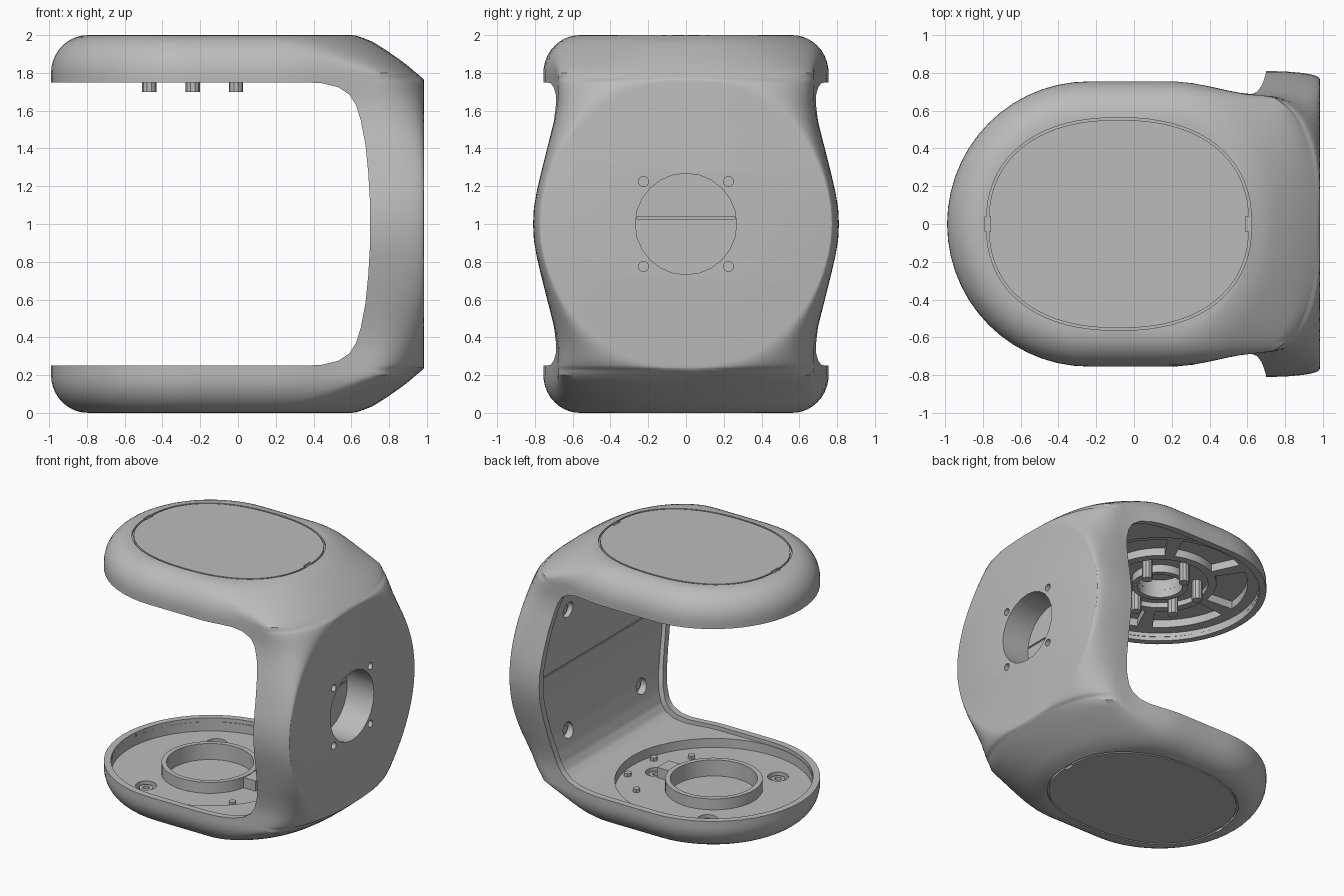
import bpy, bmesh, math
from math import sin, cos, pi, sqrt, radians

old = bpy.data.objects.get("Cube")
if old:
    bpy.data.objects.remove(old, do_unlink=True)

grey = bpy.data.materials.new("satin grey")
grey.use_nodes = True
grey.diffuse_color = (0.5, 0.5, 0.5, 1)
grey.node_tree.nodes["Principled BSDF"].inputs["Base Color"].default_value = (0.5, 0.5, 0.5, 1)

CX = -0.24      # axis of the round arm ends
DISC = 0.765    # radius of the flat side disc
FACE = 0.985    # plane of the side disc


def make(name, bm):
    bmesh.ops.remove_doubles(bm, verts=bm.verts, dist=1e-5)
    bmesh.ops.recalc_face_normals(bm, faces=bm.faces)
    mesh = bpy.data.meshes.new(name)
    bm.to_mesh(mesh)
    bm.free()
    mesh.materials.append(grey)
    obj = bpy.data.objects.new(name, mesh)
    bpy.context.collection.objects.link(obj)
    return obj


def place(u, v, w, axis):
    return {"x": (w, u, v), "y": (u, w, v), "z": (u, v, w)}[axis]


def prism(name, pts, lo, hi, axis="z"):
    bm = bmesh.new()
    a, b = [[bm.verts.new(place(u, v, w, axis)) for u, v in pts] for w in (lo, hi)]
    bm.faces.new(a)
    bm.faces.new(b)
    for i in range(len(pts)):
        bm.faces.new((a[i - 1], a[i], b[i], b[i - 1]))
    return make(name, bm)


def ring(name, outer, inner, lo, hi):
    bm = bmesh.new()
    loops = [[bm.verts.new((x, y, z)) for x, y in pts]
             for pts, z in ((outer, lo), (outer, hi), (inner, hi), (inner, lo))]
    for k in range(4):
        p, q = loops[k - 1], loops[k]
        for i in range(len(outer)):
            bm.faces.new((p[i - 1], p[i], q[i], q[i - 1]))
    return make(name, bm)


def circle(cx, cy, r, n=32):
    return [(cx + r * cos(2 * pi * i / n), cy + r * sin(2 * pi * i / n)) for i in range(n)]


def rect(u0, u1, v0, v1):
    return [(u0, v0), (u1, v0), (u1, v1), (u0, v1)]


def sector(a0, a1, r0, r1, n=8):
    angs = [radians(a0 + (a1 - a0) * i / n) for i in range(n + 1)]
    return ([(CX + r1 * cos(t), r1 * sin(t)) for t in angs]
            + [(CX + r0 * cos(t), r0 * sin(t)) for t in reversed(angs)])


def boolean(target, tool, op="DIFFERENCE"):
    mod = target.modifiers.new("cut", "BOOLEAN")
    mod.operation, mod.solver, mod.object = op, "EXACT", tool
    bpy.context.view_layer.objects.active = target
    bpy.ops.object.modifier_apply(modifier=mod.name)
    bpy.data.objects.remove(tool, do_unlink=True)


def lerp(table, a):
    for (a0, v0), (a1, v1) in zip(table, table[1:]):
        if a <= a1:
            return v0 + (v1 - v0) * (a - a0) / (a1 - a0)
    return table[-1][1]


# Half width of the upright, and its outer reach, by distance from mid height
WIDTH = [(0, .81), (.1, .805), (.2, .785), (.4, .735), (.55, .695), (.65, .68), (1, .68)]
REACH = [(0, FACE), (DISC, FACE), (.85, .885), (.92, .785), (.97, .705), (1, .62)]


def half_outline(a, inset):
    t = max(0, (a - 0.8) / 0.2)
    e = 0.195 * (1 - sqrt(max(0, 1 - t * t))) + inset
    xm, w, x0 = lerp(REACH, a) - inset, lerp(WIDTH, a), 0.68 - 0.5 * t - inset
    d = max(0, sqrt(max(0, DISC ** 2 - a * a)) - inset)

    def base(x):
        s = min(1, max(0, (x - 0.2) / 0.5))
        return 0.755 - e + (w - 0.755) * s * s * (3 - 2 * s)

    pts = [(CX - (.75 - e) * cos(i * pi / 28), (.755 - e) * sin(i * pi / 28)) for i in range(14)]
    pts += [(CX + (x0 - CX) * i / 10, base(CX + (x0 - CX) * i / 10)) for i in range(10)]
    for i in range(13):
        f = i * pi / 24
        x = x0 + (xm - x0) * sin(f) ** 0.9
        pts.append((x, d + (base(x) - d) * max(0, cos(f)) ** 0.9))
    pts[-1] = (xm, d)
    return pts


def loft(name, inset):
    steps = [DISC * sin(k * pi / 28) for k in range(15)]
    steps += [.78, .8, .83, .86, .89, .92, .945, .965, .98, .99, .997, 1]
    levels = [-a for a in reversed(steps[1:])] + steps
    bm = bmesh.new()
    rows = []
    for lv in levels:
        half = half_outline(abs(lv), inset)
        full = half + [(x, -y) for x, y in reversed(half[1:])]
        rows.append([bm.verts.new((x, y, 1 + lv)) for x, y in full])
    for p, q in zip(rows, rows[1:]):
        for i in range(len(p)):
            bm.faces.new((p[i - 1], p[i], q[i], q[i - 1]))
    bm.faces.new(rows[0])
    bm.faces.new(rows[-1])
    return make(name, bm)


def gap(name, g):
    side = [(.36, .75), (.45, .745), (.53, .725), (.59, .685), (.625, .63), (.65, .55),
            (.675, .42), (.69, .27), (.70, .1)]
    top = [(x + g, 1 + h + g) for x, h in side]
    low = [(x + g, 1 - h - g) for x, h in reversed(side)]
    return prism(name, [(-1.3, 1.75 + g)] + top + low + [(-1.3, .25 - g)], -1, 1, "y")


# C-shaped body with the open gap and a shallow lipped recess inside it
body = loft("yoke_body", 0)
boolean(body, gap("gap_cutter", 0))
recess = loft("recess_cutter", 0.05)
boolean(recess, gap("recess_limit", 0.03), "INTERSECT")
boolean(body, recess)

# Lower tray, ring well and screw pockets
boolean(body, prism("tray", circle(CX, 0, .70, 64), .15, .4))
boolean(body, prism("ring_well", circle(CX, 0, .31, 40), .11, .4))
SCREWS = [(CX + .5 * cos(radians(a)), .5 * sin(radians(a))) for a in (0, 120, 240)]
for x, y in SCREWS:
    boolean(body, prism("screw_pocket", circle(x, y, .075, 16), .10, .3))

# Upper arm underside: pocket, six webbed chambers, hub and bore
boolean(body, prism("upper_pocket", circle(CX, 0, .70, 64), 1.6, 1.81))
for k in range(6):
    boolean(body, prism("chamber", sector(60 * k + 5, 60 * k + 55, .40, .62), 1.7, 1.87))
boolean(body, prism("hub_pocket", circle(CX, 0, .34, 40), 1.7, 1.85))
boolean(body, prism("hub_bore", circle(CX, 0, .16, 24), 1.7, 1.93))

# Side disc: blind bore and four small holes
boolean(body, prism("bore", circle(0, 1, .268, 24), .755, 1.2, "x"))
for y in (-.225, .225):
    for z in (-.225, .225):
        boolean(body, prism("small_hole", circle(y, 1 + z, .027, 14), .88, 1.2, "x"))

# Seam of the inner cover, also seen through the bore
boolean(body, prism("seam_inside", rect(-.74, .74, 1.025, 1.037), .70, .737, "x"))
boolean(body, prism("seam_bore", rect(-.26, .26, 1.025, 1.037), .747, .77, "x"))

# Four screw recesses in the inner cover
COVER = [(y, z) for y in (-.45, .45) for z in (.53, 1.47)]
for y, z in COVER:
    boolean(body, prism("cover_recess", circle(y, z, .06, 20), .60, .745, "x"))


# Oval end panels outlined by a fine groove with two pry notches
def oval(rx, ry, n=72):
    pts = []
    for i in range(n):
        c, s = cos(2 * pi * i / n), sin(2 * pi * i / n)
        pts.append((-.08 + rx * math.copysign(abs(c) ** .87, c), ry * math.copysign(abs(s) ** .87, s)))
    return pts


for lo, hi in ((1.982, 2.1), (-.1, .018)):
    boolean(body, ring("groove", oval(.702, .563), oval(.690, .551), lo, hi))
    for x in (-.775, .605):
        boolean(body, prism("notch", rect(x - .015, x + .015, -.04, .04), lo, hi))

# Collar with its key tab in the lower tray
ring("collar", circle(CX, 0, .345, 48), circle(CX, 0, .308, 48), .11, .235)
prism("collar_tab", rect(CX + .335, CX + .44, -.07, .07), .14, .23)

# Screws and small pads in the tray
for x, y in SCREWS:
    ring("tray_screw", circle(x, y, .05, 12), circle(x, y, .025, 12), .09, .135)
for x, y in ((.63, .16), (.43, .34)):
    for s in (-1, 1):
        prism("tray_pad", circle(CX + x, s * y, .028, 6), .14, .175)

# Screw heads on the inner cover
for y, z in COVER:
    prism("cover_screw", circle(y, z, .032, 6), .728, .76, "x")

# Hanging pins and hub ring under the upper arm
for k in range(6):
    t = radians(30 + 60 * k)
    prism("hanging_pin", circle(CX + .265 * cos(t), .265 * sin(t), .038, 10), 1.70, 1.86)
ring("hub_ring", circle(CX, 0, .20, 32), circle(CX, 0, .16, 32), 1.79, 1.86)

# Smooth shading with crisp edges
bpy.ops.object.select_all(action="DESELECT")
for obj in bpy.context.scene.objects:
    if obj.type == "MESH" and grey.name in obj.data.materials:
        obj.select_set(True)
bpy.context.view_layer.objects.active = body
bpy.ops.object.shade_smooth_by_angle(angle=radians(30))
